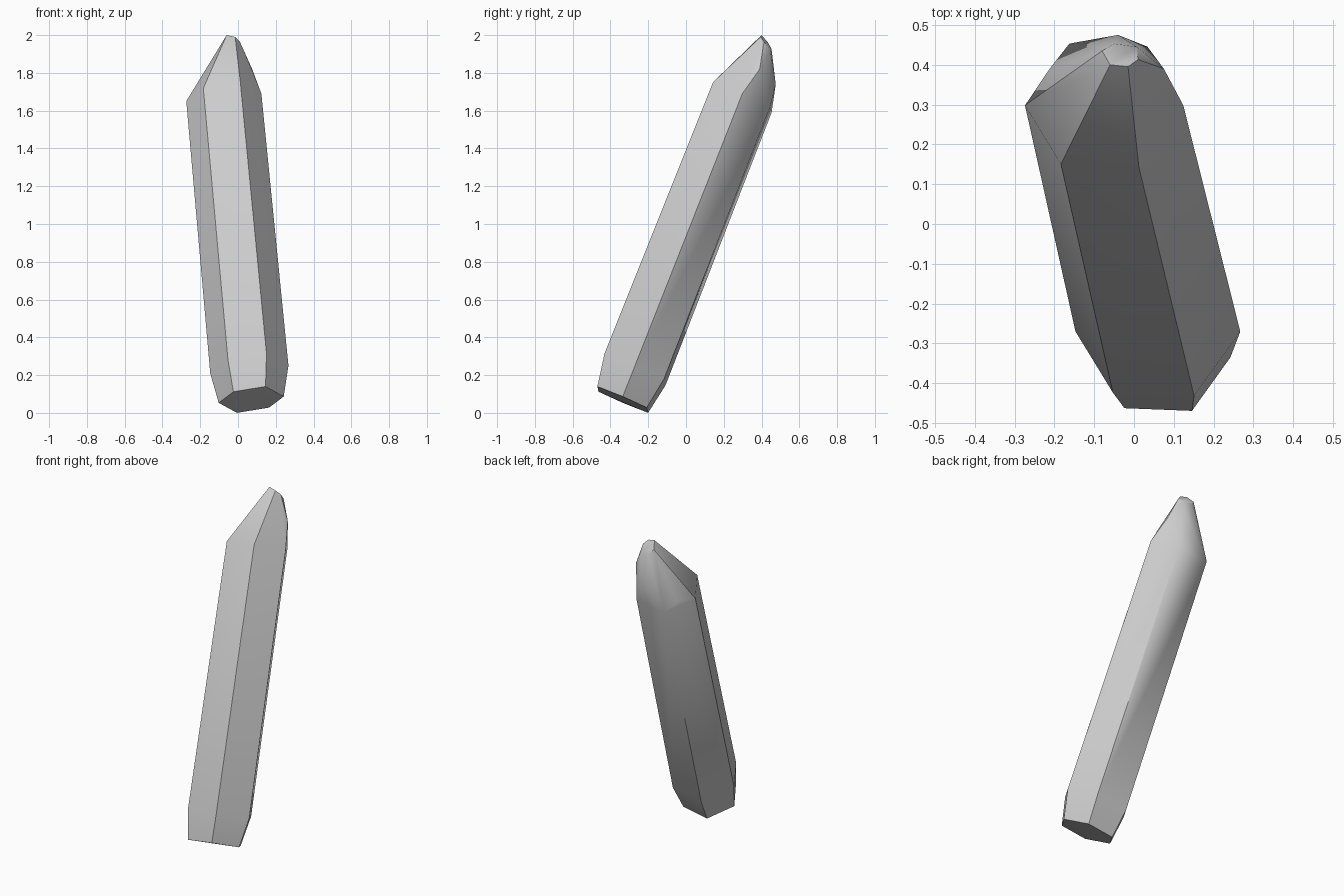
import bpy
import bmesh
from mathutils import Vector

default_cube = bpy.data.objects.get("Cube")
if default_cube:
    bpy.data.objects.remove(default_cube, do_unlink=True)


def flat_material(name, colour):
    material = bpy.data.materials.new(name)
    material.use_nodes = True
    material.diffuse_color = colour
    shader = material.node_tree.nodes["Principled BSDF"]
    shader.inputs["Base Color"].default_value = colour
    return material


# Half of the leaning six-sided section; the other half is its opposite
half_section = [Vector(p) for p in (
    (-0.112, -0.152, 0.05), (0.09, -0.16, 0.083), (0.205, 0, 0.02))]


def section_ring(centre, scale):
    """Six corners of the crystal section around a centre."""
    centre = Vector(centre)
    return [centre + corner * scale * side
            for side in (1, -1) for corner in half_section]


# Chamfered base, foot of the shaft and shoulder of the shaft
corners = section_ring((0.07, -0.335, 0.07), 0.84)
corners += section_ring((0.06, -0.27, 0.23), 1.01)
corners += section_ring((-0.075, 0.298, 1.67), 0.97)

# Irregular bulges between the shoulder and the tip
corners += [Vector(p) for p in (
    (-0.04, 0.475, 1.74), (0.075, 0.39, 1.82), (-0.212, 0.39, 1.65))]

# Small broken-off facet at the tip
corners += [Vector(p) for p in (
    (-0.06, 0.4, 2), (-0.015, 0.395, 1.99), (0.01, 0.413, 1.965),
    (0.007, 0.445, 1.925), (-0.05, 0.453, 1.925), (-0.08, 0.435, 1.96))]

# Wrap the corners into one solid and merge the nearly flat triangles
bm = bmesh.new()
for corner in corners:
    bm.verts.new(corner)
hull = bmesh.ops.convex_hull(bm, input=bm.verts[:])
loose = [v for v in bm.verts if not v.link_faces]
bmesh.ops.delete(bm, geom=loose, context="VERTS")
bmesh.ops.dissolve_limit(bm, angle_limit=0.03,
                         verts=bm.verts[:], edges=bm.edges[:])
bmesh.ops.recalc_face_normals(bm, faces=bm.faces[:])

mesh = bpy.data.meshes.new("crystal_shard")
bm.to_mesh(mesh)
bm.free()
mesh.materials.append(flat_material("light grey crystal", (0.6, 0.6, 0.6, 1)))

crystal = bpy.data.objects.new("crystal_shard", mesh)
bpy.context.collection.objects.link(crystal)

# Soft shading across shallow facets, crisp lengthwise edges
bpy.ops.object.select_all(action="DESELECT")
crystal.select_set(True)
bpy.context.view_layer.objects.active = crystal
bpy.ops.object.shade_smooth_by_angle(angle=0.52)
